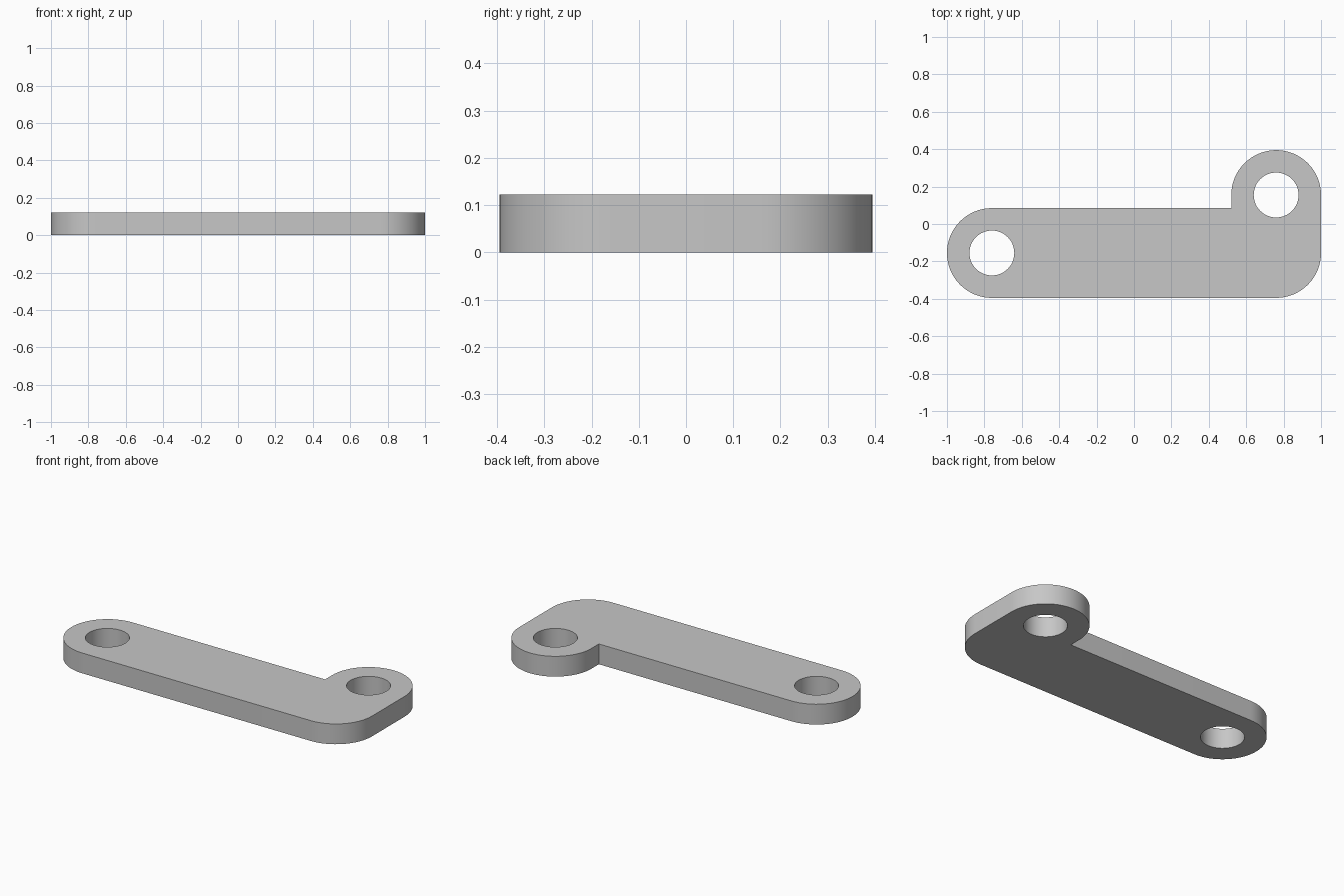
import bpy
import bmesh
from math import cos, sin, radians

cube = bpy.data.objects.get("Cube")
if cube:
    bpy.data.objects.remove(cube, do_unlink=True)

END_X, END_Y = 0.76, 0.155      # centres of the rounded ends
OUTER, BORE = 0.24, 0.12        # end and hole radii
THICKNESS = 0.122


def arc(x, y, radius, start, end, steps):
    angles = [radians(start + (end - start) * i / steps) for i in range(steps + 1)]
    return [(x + radius * cos(a), y + radius * sin(a)) for a in angles]


def add_loop(bm, points):
    verts = [bm.verts.new((x, y, 0)) for x, y in points]
    for a, b in zip(verts, verts[1:] + verts[:1]):
        bm.edges.new((a, b))


# Outline: rounded left end, rounded corner, raised lug, inner corner
outline = arc(-END_X, -END_Y, OUTER, 90, 270, 32)
outline += arc(END_X, -END_Y, OUTER, -90, 0, 16)
outline += arc(END_X, END_Y, OUTER, 0, 180, 32)
outline.append((END_X - OUTER, OUTER - END_Y))

bm = bmesh.new()
add_loop(bm, outline)
for side in (-1, 1):
    add_loop(bm, arc(side * END_X, side * END_Y, BORE, 0, 360, 48)[:-1])

# Fill around the holes and give the plate its thickness
bmesh.ops.triangle_fill(bm, edges=bm.edges[:], use_beauty=True)
extruded = bmesh.ops.extrude_face_region(bm, geom=bm.faces[:], use_keep_orig=True)
top = [v for v in extruded["geom"] if isinstance(v, bmesh.types.BMVert)]
bmesh.ops.translate(bm, verts=top, vec=(0, 0, THICKNESS))
bmesh.ops.recalc_face_normals(bm, faces=bm.faces[:])

mesh = bpy.data.meshes.new("lever_plate")
bm.to_mesh(mesh)
bm.free()
plate = bpy.data.objects.new("lever_plate", mesh)
bpy.context.collection.objects.link(plate)

# Plain grey finish
grey = bpy.data.materials.new("plain grey")
grey.use_nodes = True
colour = (0.57, 0.57, 0.57, 1)
grey.diffuse_color = colour
grey.node_tree.nodes["Principled BSDF"].inputs["Base Color"].default_value = colour
mesh.materials.append(grey)

# Smooth curved walls with crisp rims
bpy.ops.object.select_all(action="DESELECT")
plate.select_set(True)
bpy.context.view_layer.objects.active = plate
bpy.ops.object.shade_smooth_by_angle(angle=radians(30))
